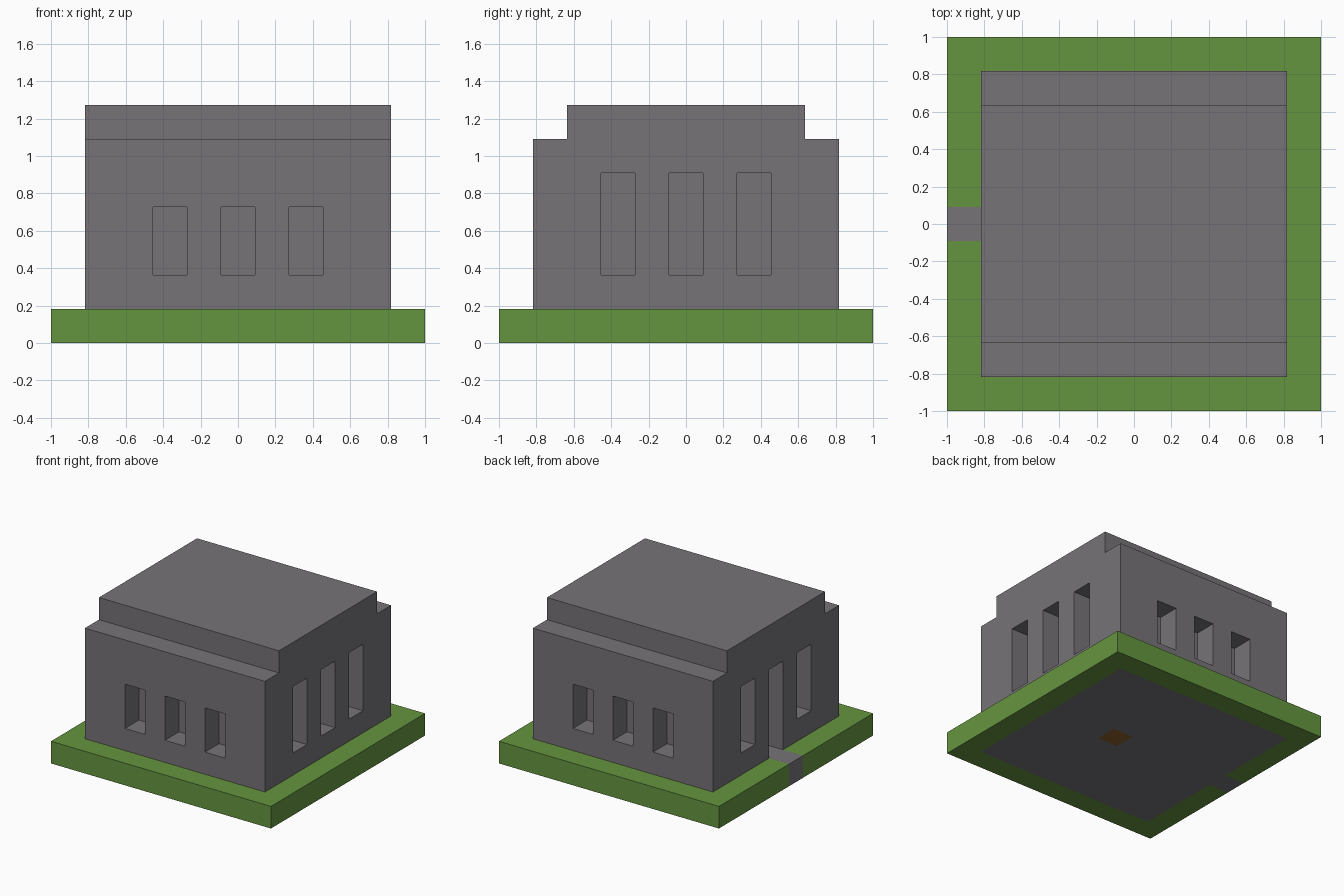
import bpy
import bmesh
from mathutils import Matrix, Vector

U = 2 / 11  # one block

cube = bpy.data.objects.get("Cube")
if cube:
    bpy.data.objects.remove(cube, do_unlink=True)


def material(name, rgb):
    mat = bpy.data.materials.new(name)
    mat.use_nodes = True
    color = tuple((c / 255) ** 2.2 for c in rgb) + (1,)
    mat.diffuse_color = color
    bsdf = next(n for n in mat.node_tree.nodes if n.type == 'BSDF_PRINCIPLED')
    bsdf.inputs["Base Color"].default_value = color
    return mat


def finish(name, bm, mat):
    bmesh.ops.recalc_face_normals(bm, faces=bm.faces)
    mesh = bpy.data.meshes.new(name)
    bm.to_mesh(mesh)
    bm.free()
    obj = bpy.data.objects.new(name, mesh)
    bpy.context.collection.objects.link(obj)
    mesh.materials.append(mat)
    return obj


def add_box(bm, low, high):
    """Box between two corners given in blocks."""
    low, high = Vector(low) * U, Vector(high) * U
    size = Matrix.Diagonal((high - low).to_4d())
    size[3][3] = 1
    bmesh.ops.create_cube(bm, size=1, matrix=Matrix.Translation((low + high) / 2) @ size)


def extrude(name, points, direction, mat):
    """Prism from an outline given in blocks."""
    bm = bmesh.new()
    face = bm.faces.new([bm.verts.new(Vector(p) * U) for p in points])
    result = bmesh.ops.extrude_face_region(bm, geom=[face], use_keep_orig=True)
    verts = [g for g in result["geom"] if isinstance(g, bmesh.types.BMVert)]
    bmesh.ops.translate(bm, verts=verts, vec=Vector(direction) * U)
    return finish(name, bm, mat)


stone = material("grey stone", (118, 115, 119))
grass = material("green grass", (101, 148, 66))
wood = material("brown wood", (140, 95, 45))

# Lawn: ring around the hall, open where the path crosses it
half = [(-4.5, 0.5), (-4.5, 4.5), (4.5, 4.5)]
outer = [(5.5, 5.5), (-5.5, 5.5), (-5.5, 0.5)]
inside = half + [(x, -y) for x, y in reversed(half)]
outside = [(x, -y) for x, y in reversed(outer)] + outer
extrude("lawn", [(x, y, 0) for x, y in inside + outside], (0, 0, 1), grass)

# Path
bm = bmesh.new()
add_box(bm, (-5.5, -0.5, 0), (-4.5, 0.5, 1))
finish("path", bm, stone)

# Hall: stepped profile running from side to side
step = [(4.5, 0), (4.5, 6), (3.5, 6), (3.5, 7)]
profile = step + [(-y, z) for y, z in reversed(step)]
hall = extrude("hall", [(-4.5, y, z) for y, z in profile], (9, 0, 0), stone)

# Window recesses, doorway and floor pocket
bm = bmesh.new()
for side in (-1, 1):
    near, far = sorted((side * 3.5, side * 5))
    for c in (-2, 0, 2):
        add_box(bm, (c - 0.5, near, 2), (c + 0.5, far, 4))
        sill = 1 if side < 0 and c == 0 else 2
        add_box(bm, (near, c - 0.5, sill), (far, c + 0.5, 5))
add_box(bm, (0.5, -0.5, -0.5), (1.5, 0.5, 0.5))
cutter = finish("opening_cutter", bm, stone)
cutter.hide_render = True

mod = hall.modifiers.new("openings", 'BOOLEAN')
mod.operation = 'DIFFERENCE'
mod.solver = 'EXACT'
mod.object = cutter
bpy.context.view_layer.objects.active = hall
bpy.ops.object.modifier_apply(modifier=mod.name)
bpy.data.objects.remove(cutter, do_unlink=True)

# Wooden block set into the floor
bm = bmesh.new()
add_box(bm, (0.5, -0.5, 0), (1.5, 0.5, 0.5))
finish("floor_block", bm, wood)
